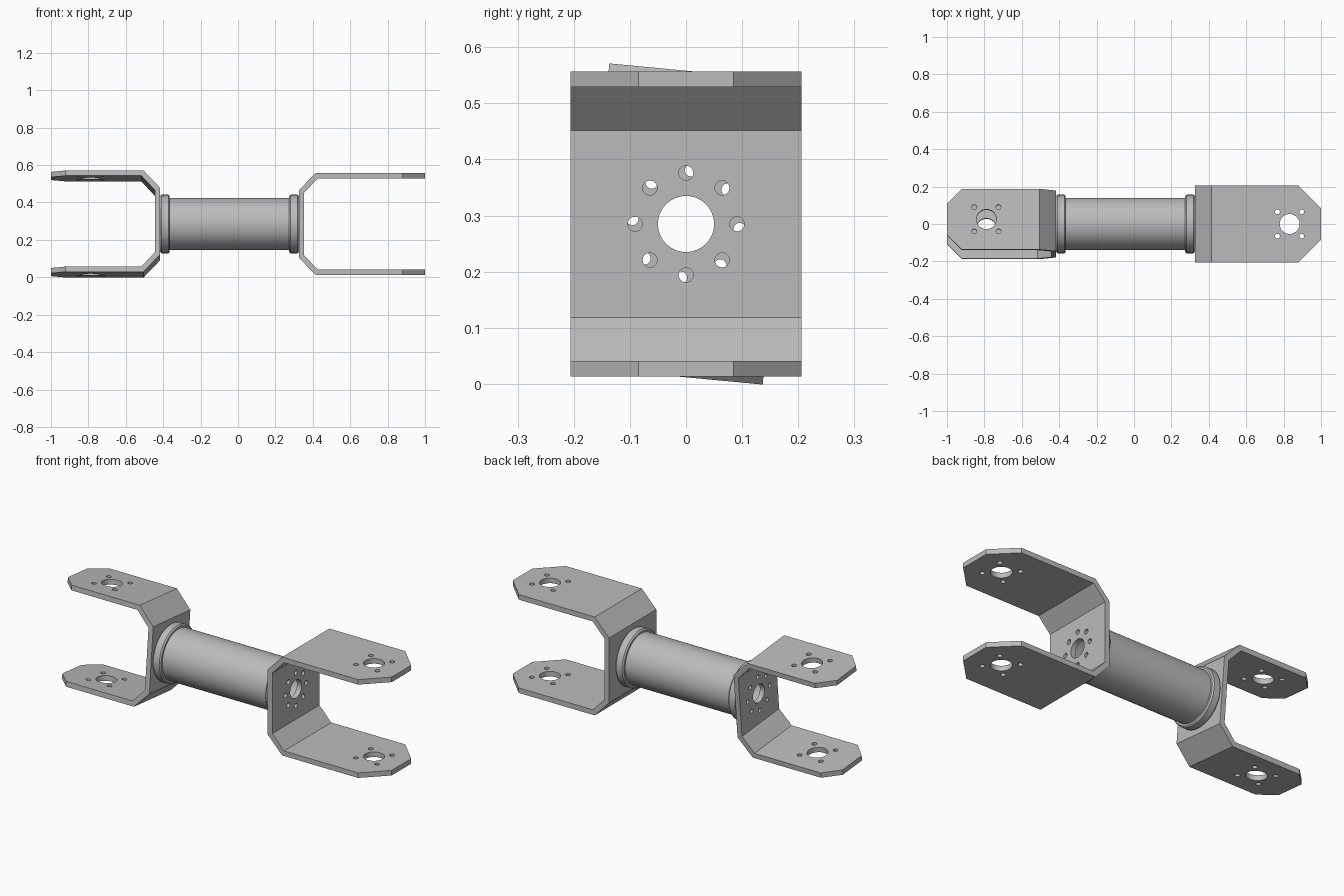
import bpy, bmesh
from math import pi, radians, cos, sin
from mathutils import Matrix, Vector

cube = bpy.data.objects.get("Cube")
if cube:
    bpy.data.objects.remove(cube)

AXIS_Z = 0.285
metal = bpy.data.materials.new("grey metal")
metal.use_nodes = True
GREY = (0.5, 0.5, 0.5, 1)
metal.diffuse_color = GREY
metal.node_tree.nodes["Principled BSDF"].inputs["Base Color"].default_value = GREY


def to_object(name, bm):
    bmesh.ops.recalc_face_normals(bm, faces=bm.faces)
    mesh = bpy.data.meshes.new(name)
    bm.to_mesh(mesh)
    bm.free()
    mesh.materials.append(metal)
    obj = bpy.data.objects.new(name, mesh)
    bpy.context.collection.objects.link(obj)
    return obj


def smooth(obj):
    bpy.ops.object.select_all(action='DESELECT')
    obj.select_set(True)
    bpy.context.view_layer.objects.active = obj
    bpy.ops.object.shade_smooth_by_angle(angle=radians(30))


def add_drill(bm, radius, depth, matrix, sides):
    bmesh.ops.create_cone(bm, cap_ends=True, segments=sides, radius1=radius,
                          radius2=radius, depth=depth, matrix=matrix)


def bracket(name, length, half_width, corner, hole_x, bolt_circle, bolt_radius):
    """U-shaped bracket: web on x = 0, arms towards +x."""
    # folded sheet profile, upper half mirrored to the lower half
    outer = [(length, 0.272), (0.088, 0.272), (0, 0.18)]
    inner = [(0.028, 0.167), (0.1, 0.244), (length, 0.244)]
    profile = (outer + [(x, -z) for x, z in reversed(outer)]
               + [(x, -z) for x, z in reversed(inner)] + inner)
    bm = bmesh.new()
    face = bm.faces.new([bm.verts.new((x, -half_width, z)) for x, z in profile])
    side = bmesh.ops.extrude_face_region(bm, geom=[face])["geom"]
    bmesh.ops.translate(bm, vec=(0, 2 * half_width, 0),
                        verts=[v for v in side if isinstance(v, bmesh.types.BMVert)])
    bmesh.ops.recalc_face_normals(bm, faces=bm.faces)
    # cut the free corners off the arms at 45 degrees
    for s in (-1, 1):
        bmesh.ops.bisect_plane(bm, geom=bm.verts[:] + bm.edges[:] + bm.faces[:],
                               plane_co=(length, s * (half_width - corner), 0),
                               plane_no=(1, s, 0), clear_outer=True)
        bmesh.ops.holes_fill(bm, edges=[e for e in bm.edges if e.is_boundary])
    obj = to_object(name, bm)

    # drills: arm bore with four screws, web bore with eight bolts
    bm = bmesh.new()
    add_drill(bm, 0.053, 1, Matrix.Translation((hole_x, 0, 0)), 48)
    for sx in (-1, 1):
        for sy in (-1, 1):
            add_drill(bm, 0.013, 1, Matrix.Translation((hole_x + sx * 0.065, sy * 0.065, 0)), 24)
    turn = Matrix.Rotation(pi / 2, 4, 'Y')
    add_drill(bm, 0.05, 0.1, turn, 48)
    for i in range(8):
        a = i * pi / 4
        place = Matrix.Translation((0, bolt_circle * cos(a), bolt_circle * sin(a)))
        add_drill(bm, bolt_radius, 0.1, place @ turn, 24)
    drill = to_object("drill", bm)

    mod = obj.modifiers.new("holes", 'BOOLEAN')
    mod.operation = 'DIFFERENCE'
    mod.solver = 'EXACT'
    mod.object = drill
    bpy.context.view_layer.update()
    cut = bpy.data.meshes.new_from_object(
        obj.evaluated_get(bpy.context.evaluated_depsgraph_get()))
    obj.modifiers.clear()
    obj.data = cut
    bpy.data.objects.remove(drill)
    smooth(obj)
    return obj


def lathe(name, profile):
    """Closed (x, radius) profile spun about the long axis."""
    bm = bmesh.new()
    verts = [bm.verts.new((x, 0, r)) for x, r in profile]
    edges = [bm.edges.new((v, verts[i - 1])) for i, v in enumerate(verts)]
    bmesh.ops.spin(bm, geom=verts + edges, cent=(0, 0, 0), axis=(1, 0, 0),
                   angle=2 * pi, steps=64, use_merge=True)
    bmesh.ops.remove_doubles(bm, verts=bm.verts, dist=0.0001)
    obj = to_object(name, bm)
    obj.location.z = AXIS_Z
    smooth(obj)
    return obj


# brackets: the right-hand one is narrower and slightly twisted
left = bracket("left_bracket", 0.674, 0.206, 0.121, 0.506, 0.091, 0.013)
left.location = (0.326, 0, AXIS_Z)

right = bracket("right_bracket", 0.583, 0.163, 0.079, 0.372, 0.096, 0.011)
right.matrix_world = (Matrix.Translation((-0.417, 0, AXIS_Z))
                      @ Matrix.Rotation(radians(-5.4), 4, 'X')
                      @ Matrix.Rotation(pi, 4, 'Z'))

# hollow tube with a collar at each end
lathe("tube", [(-0.4, 0.14), (0.31, 0.14), (0.31, 0.12), (-0.4, 0.12)])
for name, x, s in (("left_collar", 0.326, -1), ("right_collar", -0.417, 1)):
    lathe(name, [(x, 0.12), (x, 0.148), (x + s * 0.008, 0.157), (x + s * 0.045, 0.157),
                 (x + s * 0.052, 0.15), (x + s * 0.052, 0.12)])
